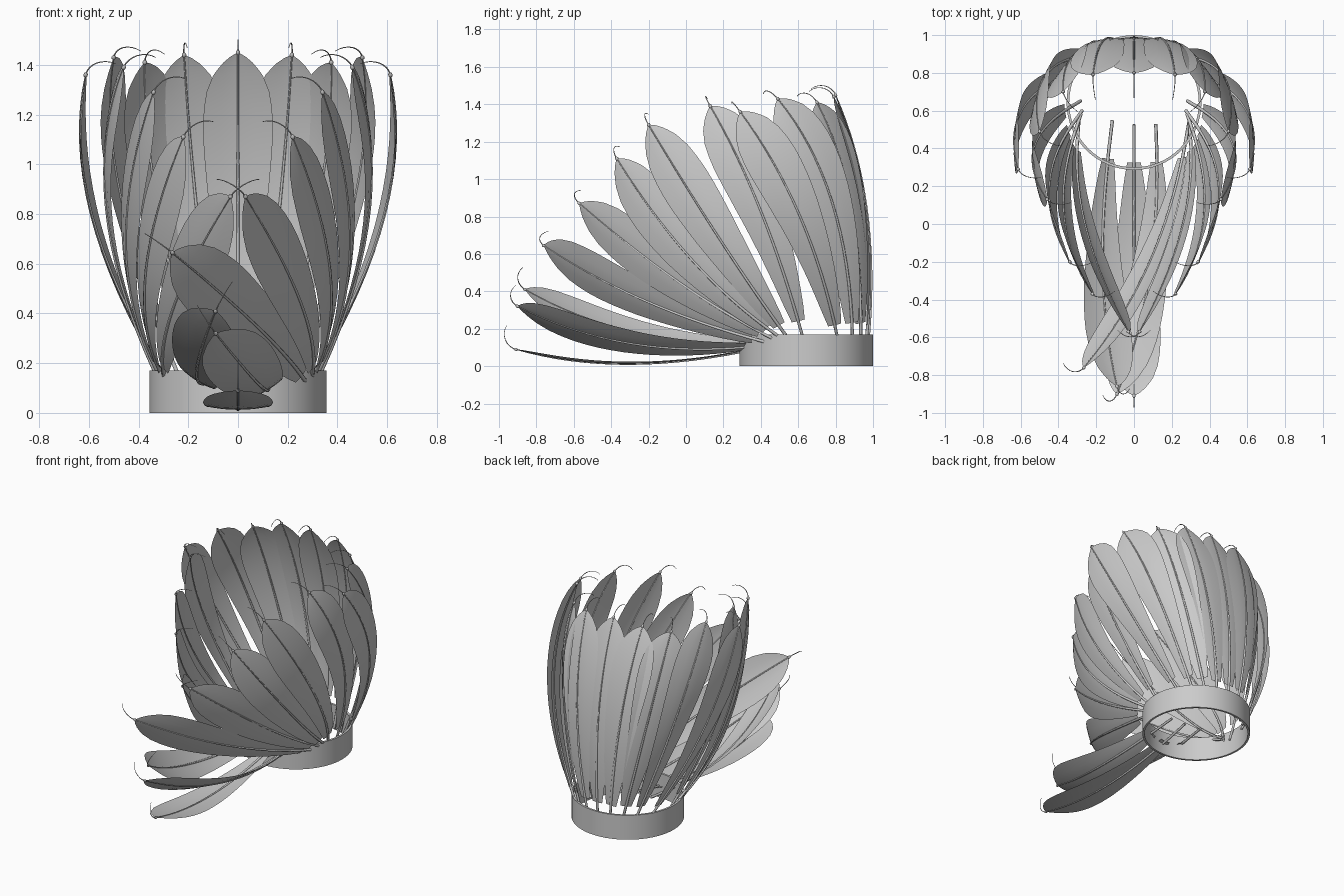
import bpy, bmesh, math
from mathutils import Vector as V

if "Cube" in bpy.data.objects:
    bpy.data.objects.remove(bpy.data.objects["Cube"])

CENTER = V((0, 0.64, 0.6))
# half width of the vane along its length
PROFILE = [(.05, .036), (.12, .054), (.25, .077), (.4, .102), (.55, .125), (.68, .139), (.78, .141),
           (.86, .128), (.92, .1), (.96, .066), (.985, .032), (1, .003)]


def tube(name, pts, radii):
    cu = bpy.data.curves.new(name, 'CURVE')
    cu.dimensions = '3D'
    cu.bevel_depth = 1.0
    cu.bevel_resolution = 1
    cu.use_fill_caps = True
    sp = cu.splines.new('POLY')
    sp.points.add(len(pts) - 1)
    for p, co, r in zip(sp.points, pts, radii):
        p.co = (*co, 1)
        p.radius = r
    ob = bpy.data.objects.new(name, cu)
    bpy.context.collection.objects.link(ob)
    return ob


def half_width(t):
    for (a, wa), (b, wb) in zip(PROFILE, PROFILE[1:]):
        if t <= b:
            return wa + (wb - wa) * (t - a) / (b - a)
    return PROFILE[-1][1]


def feather(name, base, mid, tip, xs=1.0, side=1):
    base, mid, tip = (V((p[0] * side, p[1], p[2])) for p in (base, mid, tip))
    ctrl = 2 * mid - (base + tip) / 2
    out = mid - CENTER
    out.x *= xs

    def frame(t):
        p = base * (1 - t) ** 2 + ctrl * 2 * t * (1 - t) + tip * t * t
        tan = ((ctrl - base) * (1 - t) + (tip - ctrl) * t).normalized()
        n = (out - tan * out.dot(tan)).normalized()
        return p, tan, n

    # vane: gently cupped sheet
    bm = bmesh.new()
    rows = []
    ts = [.05 + .87 * i / 16 for i in range(17)] + [.945, .965, .985, 1]
    for t in ts:
        p, tan, n = frame(t)
        w = half_width(t)
        s = tan.cross(n)
        rows.append([bm.verts.new(p + s * w * u - n * w * .1 * u * u)
                     for u in (-1, -.5, 0, .5, 1)])
    for a, b in zip(rows, rows[1:]):
        for i in range(4):
            bm.faces.new((a[i], b[i], b[i + 1], a[i + 1]))
    # orient all faces outwards
    bm.normal_update()
    bm.faces.ensure_lookup_table()
    if bm.faces[20].normal.dot(out) < 0:
        bmesh.ops.reverse_faces(bm, faces=bm.faces[:])
    me = bpy.data.meshes.new(name + "_vane")
    bm.to_mesh(me)
    bm.free()
    me.shade_smooth()
    bpy.context.collection.objects.link(bpy.data.objects.new(name + "_vane", me))

    # quill, starting inside the band
    p0, t0, _ = frame(0)
    pts = [p0 - t0 * .13] + [frame(i / 16)[0] for i in range(17)]
    tube(name + "_quill", pts, [.009] + [.009 - .006 * i / 16 for i in range(17)])

    # bead and curled wisp at the tip
    p, t, n = frame(1)
    tube(name + "_bead", [p + t * d for d in (-.012, -.005, .004, .014)],
         [.002, .009, .009, .002])
    wisp = []
    for i in range(9):
        a = 1.85 * i / 8
        wisp.append(p + t * .085 * math.sin(a) - n * .085 * (1 - math.cos(a)))
    tube(name + "_wisp", wisp, [.003 - .0015 * i / 8 for i in range(9)])


# head band: thin open ring
bm = bmesh.new()
loops = []
for r, z in ((.357, 0), (.357, .17), (.343, .17), (.343, 0)):
    loops.append([bm.verts.new((r * math.sin(k * math.tau / 64),
                                .643 + r * math.cos(k * math.tau / 64), z)) for k in range(64)])
for j in range(4):
    a, b = loops[j], loops[(j + 1) % 4]
    for k in range(64):
        m = (k + 1) % 64
        bm.faces.new((a[k], b[k], b[m], a[m]))
bmesh.ops.recalc_face_normals(bm, faces=bm.faces[:])
me = bpy.data.meshes.new("head_band")
bm.to_mesh(me)
bm.free()
band = bpy.data.objects.new("head_band", me)
bpy.context.collection.objects.link(band)
bpy.context.view_layer.objects.active = band
band.select_set(True)
bpy.ops.object.shade_smooth_by_angle()

# back feather
feather("back_feather", (0, .975, .15), (0, .965, .85), (0, .80, 1.45))

# mirrored feathers from back to front: base, middle, tip, sideways facing
PAIRS = [
    ((.09, .965, .15), (.17, .96, .85), (.217, .79, 1.44), .4),
    ((.17, .935, .15), (.33, .88, .87), (.375, .70, 1.41), 1),
    ((.24, .89, .15), (.475, .78, .88), (.50, .49, 1.43), 1.4),
    ((.30, .81, .15), (.59, .61, .80), (.613, .29, 1.36), 2),
    ((.335, .62, .17), (.53, .40, .83), (.46, .13, 1.39), 2.5),
    ((.325, .53, .17), (.45, .18, .68), (.34, -.20, 1.29), 2.8),
    ((.315, .48, .17), (.37, .03, .57), (.22, -.37, 1.11), 3),
    ((.30, .44, .16), (.25, -.04, .45), (.03, -.57, .87), 3.2),
]
for i, (b, m, t, xs) in enumerate(PAIRS):
    for side, label in ((1, "right"), (-1, "left")):
        feather(f"{label}_feather_{i + 1}", b, m, t, xs, side)

# loose front feathers drooping over the brow
feather("front_feather_upper", (.27, .42, .13), (.075, -.22, .35), (-.265, -.76, .645), 6)
feather("front_feather_left", (-.13, .42, .12), (-.165, -.27, .18), (-.09, -.86, .41), 2)
feather("front_feather_middle", (.12, .40, .11), (.08, -.29, .12), (-.09, -.90, .32), 3)
feather("front_feather_lowest", (0, .40, .10), (0, -.30, .012), (0, -.91, .09))
